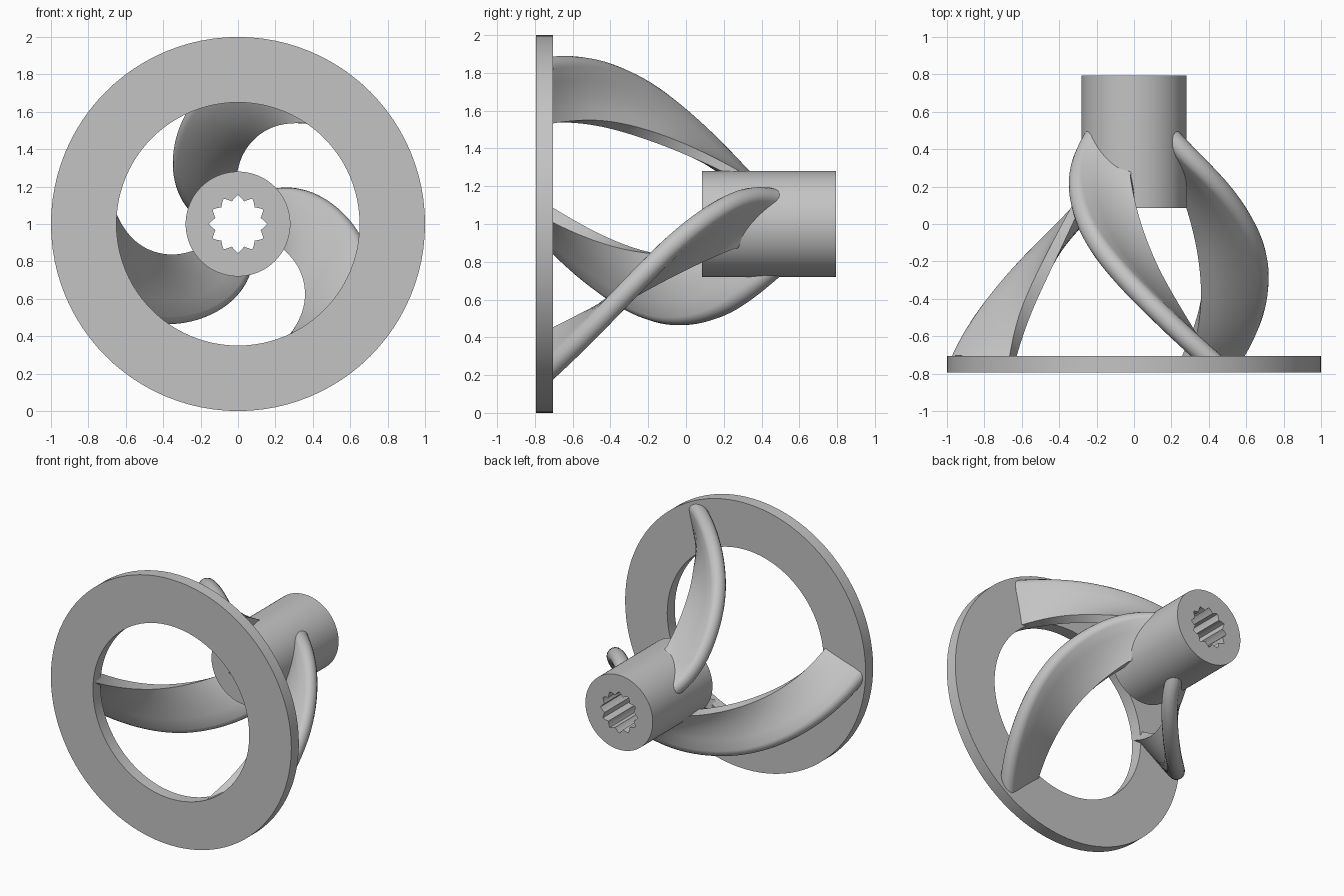
import bpy, bmesh
from math import sin, cos, pi, radians
from mathutils import Vector

cube = bpy.data.objects.get("Cube")
if cube:
    bpy.data.objects.remove(cube, do_unlink=True)

metal = bpy.data.materials.new("plain_grey")
metal.use_nodes = True
GREY = (0.55, 0.55, 0.55, 1)
metal.diffuse_color = GREY
metal.node_tree.nodes["Principled BSDF"].inputs["Base Color"].default_value = GREY


def polar(y, r, a):
    """Point at radius r and angle a around the shaft axis."""
    return Vector((r * cos(a), y, 1 + r * sin(a)))


def skin(name, loops, closed):
    """Join a list of equal closed loops with quads; cap or close the ends."""
    bm = bmesh.new()
    rows = [[bm.verts.new(p) for p in loop] for loop in loops]
    n = len(rows[0])
    pairs = list(zip(rows, rows[1:]))
    if closed:
        pairs.append((rows[-1], rows[0]))
    else:
        bm.faces.new(rows[0])
        bm.faces.new(rows[-1])
    for a, b in pairs:
        for i in range(n):
            j = (i + 1) % n
            bm.faces.new((a[i], a[j], b[j], b[i]))
    bmesh.ops.recalc_face_normals(bm, faces=bm.faces)
    mesh = bpy.data.meshes.new(name)
    bm.to_mesh(mesh)
    bm.free()
    mesh.materials.append(metal)
    obj = bpy.data.objects.new(name, mesh)
    bpy.context.collection.objects.link(obj)
    bpy.ops.object.select_all(action='DESELECT')
    obj.select_set(True)
    bpy.context.view_layer.objects.active = obj
    bpy.ops.object.shade_smooth_by_angle(angle=radians(32))


def tube(name, y0, y1, outer, bore, n=96):
    """Thick tube along y; bore gives the hole radius for each step."""
    def loop(y, radius):
        return [polar(y, radius(i), 2 * pi * i / n) for i in range(n)]
    full = lambda i: outer
    skin(name, [loop(y0, full), loop(y1, full), loop(y1, bore), loop(y0, bore)], True)


# Front ring and toothed hub
tube("front_ring", -0.795, -0.705, 1.0, lambda i: 0.65)
tube("splined_hub", 0.085, 0.795, 0.28,
     lambda i: 0.155 - 0.03 * (1 - abs(i % 8 - 4) / 4))

# Blade edges: depth, radius, angle
INNER = [(-.745, .66, 54), (-.48, .585, 66.5), (-.25, .50, 76.5),
         (0, .395, 85.5), (.25, .275, 93), (.28, .25, 94)]
OUTER = [(-.745, .985, 63.5), (-.4, .845, 87), (-.1, .70, 109),
         (.2, .505, 133), (.48, .275, 162), (.51, .25, 165)]
HALF_OUTER = 0.055
HALF_RING, HALF_HUB = 0.038, 0.018
STEPS = 10


def edge_path(keys, turn):
    """Smooth path through the keys, with knots spaced by depth."""
    keys = [Vector(k) for k in keys]

    def slope(i):
        a, b = keys[max(i - 1, 0)], keys[min(i + 1, len(keys) - 1)]
        return (b - a) / (b.x - a.x)
    pts = []
    for i in range(len(keys) - 1):
        a, b = keys[i], keys[i + 1]
        gap = b.x - a.x
        for s in range(STEPS):
            t = s / STEPS
            k = (a * (1 + 2 * t) * (1 - t) ** 2 + b * t * t * (3 - 2 * t)
                 + slope(i) * gap * t * (1 - t) ** 2
                 + slope(i + 1) * gap * t * t * (t - 1))
            pts.append(k)
    pts.append(keys[-1])
    return [polar(k.x, k.y, radians(k.z) + turn) for k in pts]


def tangent(path, i):
    return path[min(i + 1, len(path) - 1)] - path[max(i - 1, 0)]


# Three twisted blades, thin square inner edge and thick rounded outer edge
for b in range(3):
    turn = b * 2 * pi / 3
    inner, outer = edge_path(INNER, turn), edge_path(OUTER, turn)
    loops = []
    for i, (p, q) in enumerate(zip(inner, outer)):
        u = (q - p).normalized()
        half_inner = HALF_RING + (HALF_HUB - HALF_RING) * i / (len(inner) - 1)
        np = u.cross(tangent(inner, i)).normalized() * half_inner
        nq = u.cross(tangent(outer, i)).normalized() * HALF_OUTER
        c = q - u * HALF_OUTER
        side = [(p.lerp(c, s / 4), np.lerp(nq, s / 4)) for s in range(5)]
        loop = [m + n for m, n in side]
        for s in range(1, 8):
            a = pi * s / 8
            loop.append(c + nq * cos(a) + u * HALF_OUTER * sin(a))
        loop += [m - n for m, n in reversed(side)]
        loops.append(loop)
    skin("blade_%d" % (b + 1), loops, False)
